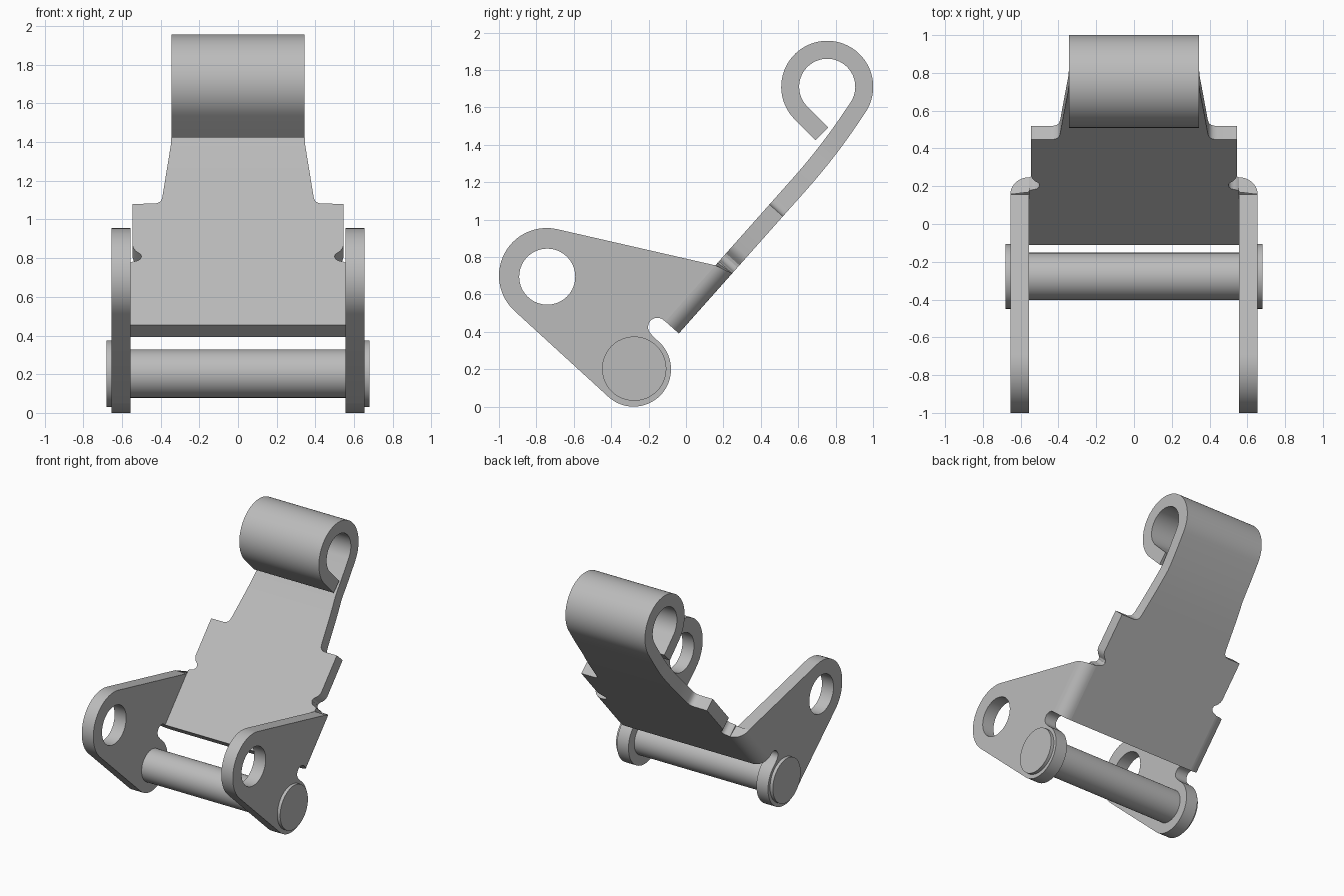
import bpy, bmesh
from math import sin, cos, radians, pi
from mathutils import Vector, Matrix

if "Cube" in bpy.data.objects:
    bpy.data.objects.remove(bpy.data.objects["Cube"])

steel = bpy.data.materials.new("steel grey")
steel.diffuse_color = (0.5, 0.5, 0.5, 1)
steel.use_nodes = True
steel.node_tree.nodes["Principled BSDF"].inputs["Base Color"].default_value = steel.diffuse_color

D = Vector((0.664, 0.747))      # direction of the sloping plate in (y, z)
N = Vector((-0.747, 0.664))     # plate normal, towards the front
IN0 = Vector((-0.11, 0.455))    # lower end of the plate's front surface
TH = 0.096                      # sheet thickness
XI, XO = 0.555, 0.655           # inner and outer side of the arms


def finish(name, bm):
    bmesh.ops.remove_doubles(bm, verts=bm.verts, dist=1e-5)
    bmesh.ops.recalc_face_normals(bm, faces=bm.faces)
    me = bpy.data.meshes.new(name)
    bm.to_mesh(me)
    bm.free()
    me.materials.append(steel)
    ob = bpy.data.objects.new(name, me)
    bpy.context.collection.objects.link(ob)
    bpy.ops.object.select_all(action='DESELECT')
    ob.select_set(True)
    bpy.context.view_layer.objects.active = ob
    bpy.ops.object.shade_smooth_by_angle(angle=radians(30))
    return ob


def arc(cy, cz, r, a0, a1, n):
    return [Vector((cy + r * cos(radians(a0 + (a1 - a0) * i / n)),
                    cz + r * sin(radians(a0 + (a1 - a0) * i / n)))) for i in range(n + 1)]


# Plate: sheet swept along its side profile, with a half width at each station
mid0 = IN0 - N * TH / 2
stations = [(0, .555), (.43, .555), (.437, .545), (.441, .53), (.446, .515), (.458, .504),
            (.473, .499), (.488, .503), (.497, .512), (.51, .527), (.53, .54), (.55, .545),
            (.838, .545), (.8385, .44), (.842, .42), (.85, .406), (.862, .397), (.885, .391)]
path = [(mid0 + D * t, w) for t, w in stations]
centre, r = Vector((0.755, 1.71)), 0.198
curl = arc(centre.x, centre.y, r, -34, 225, 48)
corner = mid0 + D * 1.249
b0, b2 = corner - D * 0.22, corner + (curl[0] - corner) * 0.75
bend = [b0 * (1 - u) ** 2 + corner * 2 * u * (1 - u) + b2 * u * u for u in [i / 10 for i in range(11)]]
for p in bend:
    t = (p - mid0).dot(D)
    path.append((p, max(0.345, 0.391 - (t - 0.885) * 0.046 / 0.375)))
path += [(p, 0.345) for p in curl]
path.append((curl[-1] + Vector((0.707, -0.707)) * 0.158, 0.345))

bm = bmesh.new()
rings = []
for i, (p, w) in enumerate(path):
    if i < len(stations):
        n = N
    else:
        tan = (path[min(i + 1, len(path) - 1)][0] - path[i - 1][0]).normalized()
        n = Vector((-tan.y, tan.x))
    a, b = p + n * TH / 2, p - n * TH / 2
    rings.append([bm.verts.new((x, q.x, q.y)) for x, q in ((-w, a), (w, a), (w, b), (-w, b))])
for r0, r1 in zip(rings, rings[1:]):
    for k in range(4):
        bm.faces.new((r0[k], r0[(k + 1) % 4], r1[(k + 1) % 4], r1[k]))
bm.faces.new(rings[0])
bm.faces.new(rings[-1])
finish("curled_plate", bm)

# Arm outline: eye end, pin end, relief notch, then along the plate
outline = (arc(-0.745, 0.70, 0.255, 76.7, 227.5, 28) + arc(-0.28, 0.2, 0.2, 227.5, 415, 32)
           + arc(-0.153, 0.425, 0.05, 230, 45, 14) + [IN0, IN0 + D * 0.402])
hole = arc(-0.742, 0.695, 0.15, 0, 360, 40)[:-1]
cu = bpy.data.curves.new("arm_curve", 'CURVE')
cu.dimensions, cu.fill_mode, cu.extrude = '2D', 'BOTH', (XO - XI) / 2
for pts in (outline, hole):
    sp = cu.splines.new('POLY')
    sp.points.add(len(pts) - 1)
    for q, p in zip(sp.points, pts):
        q.co = (p.x, p.y, 0, 1)
    sp.use_cyclic_u = True
tmp = bpy.data.objects.new("arm_curve", cu)
bpy.context.collection.objects.link(tmp)
arm_mesh = bpy.data.meshes.new_from_object(tmp.evaluated_get(bpy.context.evaluated_depsgraph_get()))
bpy.data.objects.remove(tmp)
turn = Matrix(((0, 0, 1, 0), (1, 0, 0, 0), (0, 1, 0, 0), (0, 0, 0, 1)))

for side, s in (("left", -1), ("right", 1)):
    bm = bmesh.new()
    bm.from_mesh(arm_mesh)
    bm.transform(Matrix.Translation((s * (XI + XO) / 2, 0, 0)) @ turn)
    finish(side + "_arm", bm)

    # Rounded bend joining the arm to the plate
    bm = bmesh.new()
    rows = []
    for i in range(11):
        a = pi / 2 * i / 10
        x = s * (XI + (XO - XI) * sin(a))
        base = IN0 - N * TH * cos(a)
        rows.append([bm.verts.new((x, q.x, q.y)) for q in (base, base + D * (0.402 + 0.028 * cos(a)))])
    for r0, r1 in zip(rows, rows[1:]):
        bm.faces.new((r0[0], r0[1], r1[1], r1[0]))
    for k, t in ((0, 0), (1, 0.42)):
        q = IN0 + D * t
        bm.faces.new([bm.verts.new((s * XI, q.x, q.y))] + [row[k] for row in rows])
    finish(side + "_bend", bm)


# Cross pin and its flat heads
def rod(name, x0, x1, rad):
    bm = bmesh.new()
    bmesh.ops.create_cone(bm, cap_ends=True, segments=48, radius1=rad, radius2=rad, depth=x1 - x0,
                          matrix=Matrix.Translation(((x0 + x1) / 2, -0.277, 0.203)) @ Matrix.Rotation(pi / 2, 4, 'Y'))
    finish(name, bm)


rod("cross_pin", -XI, XI, 0.125)
rod("left_pin_head", -0.68, -XO, 0.172)
rod("right_pin_head", XO, 0.68, 0.172)
